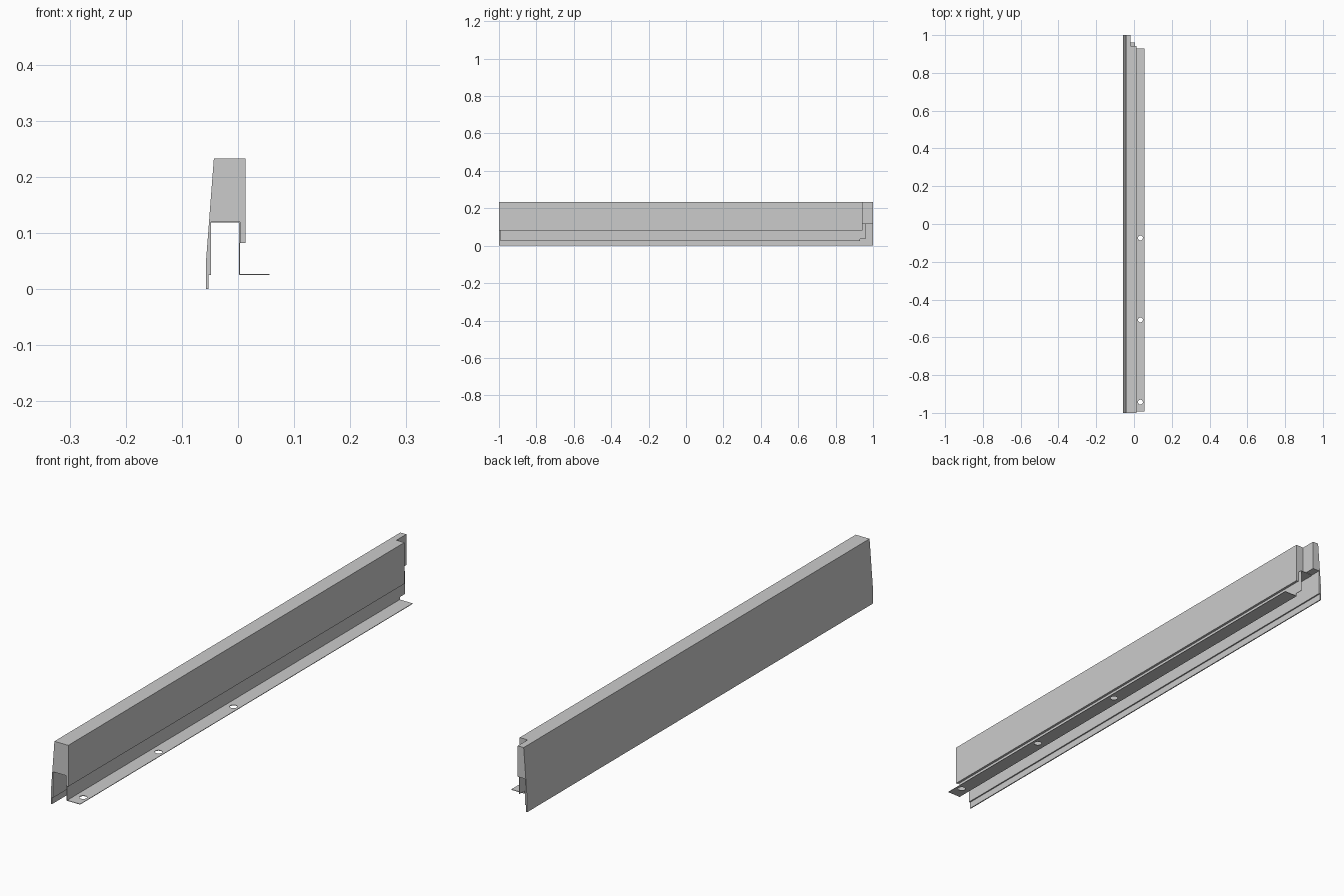
import bpy, bmesh
from mathutils import Matrix

if "Cube" in bpy.data.objects:
    bpy.data.objects.remove(bpy.data.objects["Cube"])


def extrude_profile(name, pts, y0, y1):
    """Extrude a closed x-z outline along y."""
    bm = bmesh.new()
    face = bm.faces.new([bm.verts.new((x, y0, z)) for x, z in pts])
    ext = bmesh.ops.extrude_face_region(bm, geom=[face])
    moved = [g for g in ext["geom"] if isinstance(g, bmesh.types.BMVert)]
    bmesh.ops.translate(bm, verts=moved, vec=(0, y1 - y0, 0))
    bmesh.ops.recalc_face_normals(bm, faces=bm.faces)
    return finish(name, bm)


def finish(name, bm):
    mesh = bpy.data.meshes.new(name)
    bm.to_mesh(mesh)
    bm.free()
    obj = bpy.data.objects.new(name, mesh)
    bpy.context.collection.objects.link(obj)
    return obj


def box(name, x0, x1, y0, y1, z0, z1):
    return extrude_profile(name, [(x0, z0), (x1, z0), (x1, z1), (x0, z1)], y0, y1)


def cut(obj, cutter):
    """Apply a boolean cut, then remove the cutter."""
    cutter.hide_render = True
    mod = obj.modifiers.new("cut", 'BOOLEAN')
    mod.operation = 'DIFFERENCE'
    mod.solver = 'EXACT'
    mod.object = cutter
    bpy.context.view_layer.objects.active = obj
    bpy.ops.object.modifier_apply(modifier=mod.name)
    bpy.data.objects.remove(cutter)


# Main rail: sloped outer face, thin drip lip, short inner leg
rail = extrude_profile("rail_body", [
    (-0.057, 0.0), (-0.053, 0.0), (-0.053, 0.025), (-0.048, 0.025),
    (-0.048, 0.12), (0.004, 0.12), (0.004, 0.082), (0.013, 0.082),
    (0.013, 0.233), (-0.043, 0.233), (-0.057, 0.05)], -1.0, 1.0)

# Notch at the back end of the rail
cut(rail, box("notch_cutter", -0.019, 0.05, 0.943, 1.1, 0.05, 0.3))

# Sheet metal bracket: top plate, web and mounting flange
bracket = extrude_profile("mounting_bracket", [
    (0.056, 0.025), (0.056, 0.027), (0.004, 0.027), (0.004, 0.12),
    (-0.048, 0.12), (-0.048, 0.1185), (0.002, 0.1185), (0.002, 0.025)], -0.993, 0.96)

# Flange stops short of the web at the back end
cut(bracket, box("flange_cutter", -0.02, 0.1, 0.93, 1.1, 0.0, 0.036))

# Screw holes in the flange
for y in (-0.943, -0.508, -0.074):
    bm = bmesh.new()
    bmesh.ops.create_cone(bm, cap_ends=True, segments=24, radius1=0.013, radius2=0.013,
                          depth=0.04, matrix=Matrix.Translation((0.034, y, 0.026)))
    cut(bracket, finish("hole_cutter", bm))
